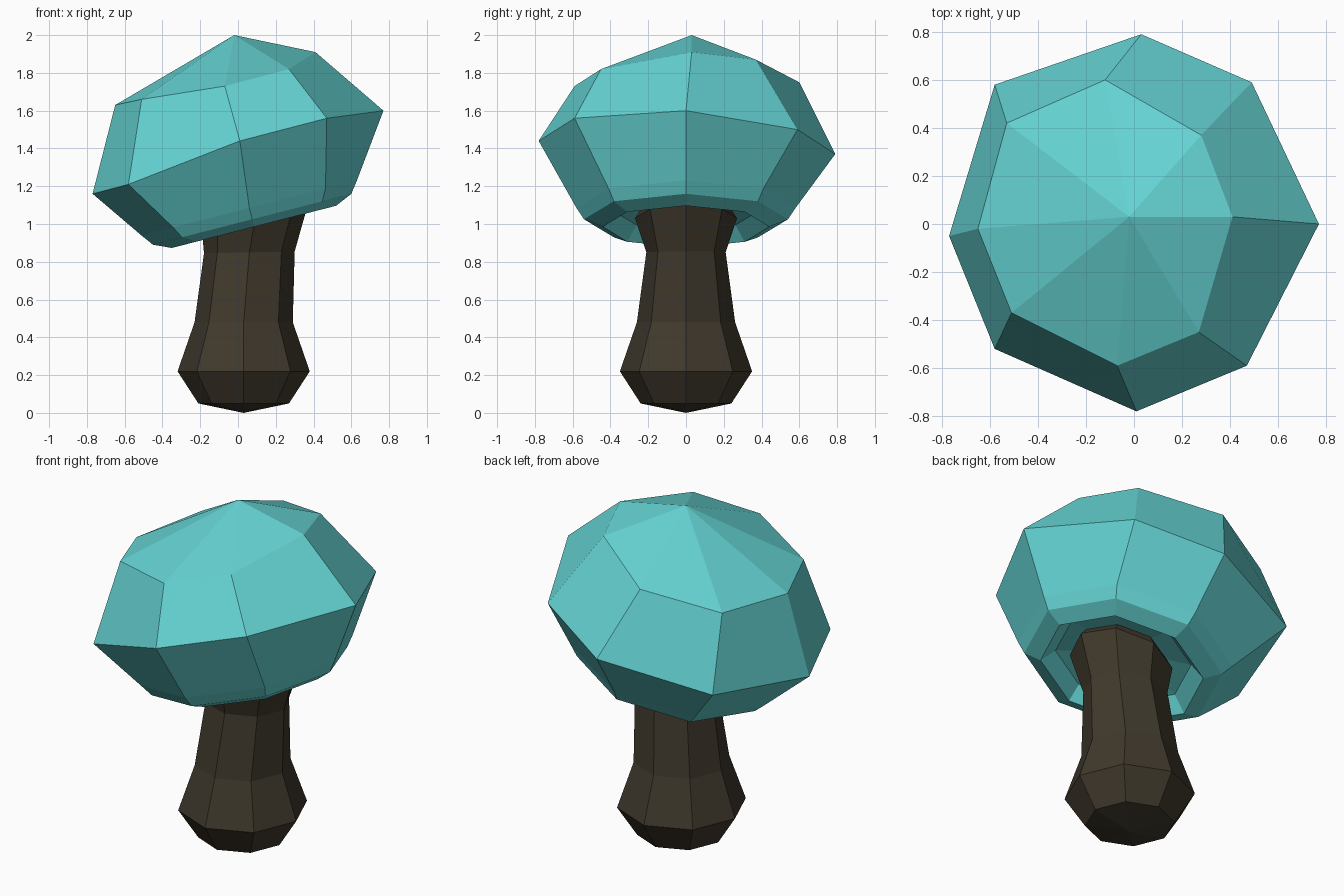
import bpy, bmesh
from math import cos, sin, pi

if "Cube" in bpy.data.objects:
    bpy.data.objects.remove(bpy.data.objects["Cube"])

SIDES = 8
TILT = 0.257  # slope of the cap rim along x


def ring(cx, cz, rx, ry, slope=0.0):
    """Octagonal ring around (cx, 0, cz), starting at +x, leaning along x."""
    pts = []
    for i in range(SIDES):
        a = 2 * pi * i / SIDES
        pts.append((cx + rx * cos(a), ry * sin(a), cz + slope * rx * cos(a)))
    return pts


def loft(name, start, rings, end, color):
    """Skin rings together and close both ends with a fan."""
    bm = bmesh.new()
    loops = [[bm.verts.new(p) for p in r] for r in rings]
    for a, b in zip(loops, loops[1:]):
        for i in range(SIDES):
            j = (i + 1) % SIDES
            bm.faces.new((a[i], a[j], b[j], b[i]))
    for tip, loop in ((start, loops[0]), (end, loops[-1])):
        v = bm.verts.new(tip)
        for i in range(SIDES):
            bm.faces.new((v, loop[i], loop[(i + 1) % SIDES]))
    bmesh.ops.recalc_face_normals(bm, faces=bm.faces)
    mesh = bpy.data.meshes.new(name)
    bm.to_mesh(mesh)
    bm.free()
    mat = bpy.data.materials.new(name + "_colour")
    mat.diffuse_color = (*color, 1)
    mat.use_nodes = True
    mat.node_tree.nodes["Principled BSDF"].inputs["Base Color"].default_value = mat.diffuse_color
    mesh.materials.append(mat)
    obj = bpy.data.objects.new(name, mesh)
    bpy.context.collection.objects.link(obj)
    return obj


# Stem: bulbous foot, narrow waist, flare into the tilted cap
loft("stem", (0.03, 0, 0.0), [
    ring(0.03, 0.05, 0.24, 0.24),
    ring(0.03, 0.22, 0.35, 0.35),
    ring(0.03, 0.48, 0.26, 0.26),
    ring(0.06, 0.85, 0.24, 0.21, 0.02),
    ring(0.09, 1.03, 0.28, 0.27, TILT),
    ring(0.08, 1.14, 0.20, 0.20, TILT),
], (0.08, 0, 1.16), (0.05, 0.04, 0.025))

# Cap: uneven crown and widest rings, regular tilted rim, hollow underside
crown = [(0.41, 0.03, 1.91), (0.28, 0.37, 1.87), (-0.12, 0.60, 1.75), (-0.53, 0.42, 1.65),
         (-0.65, -0.02, 1.63), (-0.51, -0.37, 1.66), (-0.07, -0.59, 1.73), (0.27, -0.45, 1.82)]
widest = [(0.77, 0.0, 1.60), (0.49, 0.59, 1.50), (0.03, 0.79, 1.37), (-0.58, 0.58, 1.24),
          (-0.77, -0.05, 1.16), (-0.58, -0.52, 1.21), (0.01, -0.78, 1.44), (0.47, -0.59, 1.56)]
loft("cap", (-0.02, 0.03, 2.0), [
    crown,
    widest,
    ring(0.06, 1.085, 0.57, 0.58, TILT),
    ring(0.075, 1.025, 0.525, 0.54, TILT),
    ring(0.085, 0.985, 0.435, 0.44, TILT),
    ring(0.075, 1.06, 0.36, 0.37, TILT),
], (0.07, 0, 1.11), (0.13, 0.65, 0.65))
